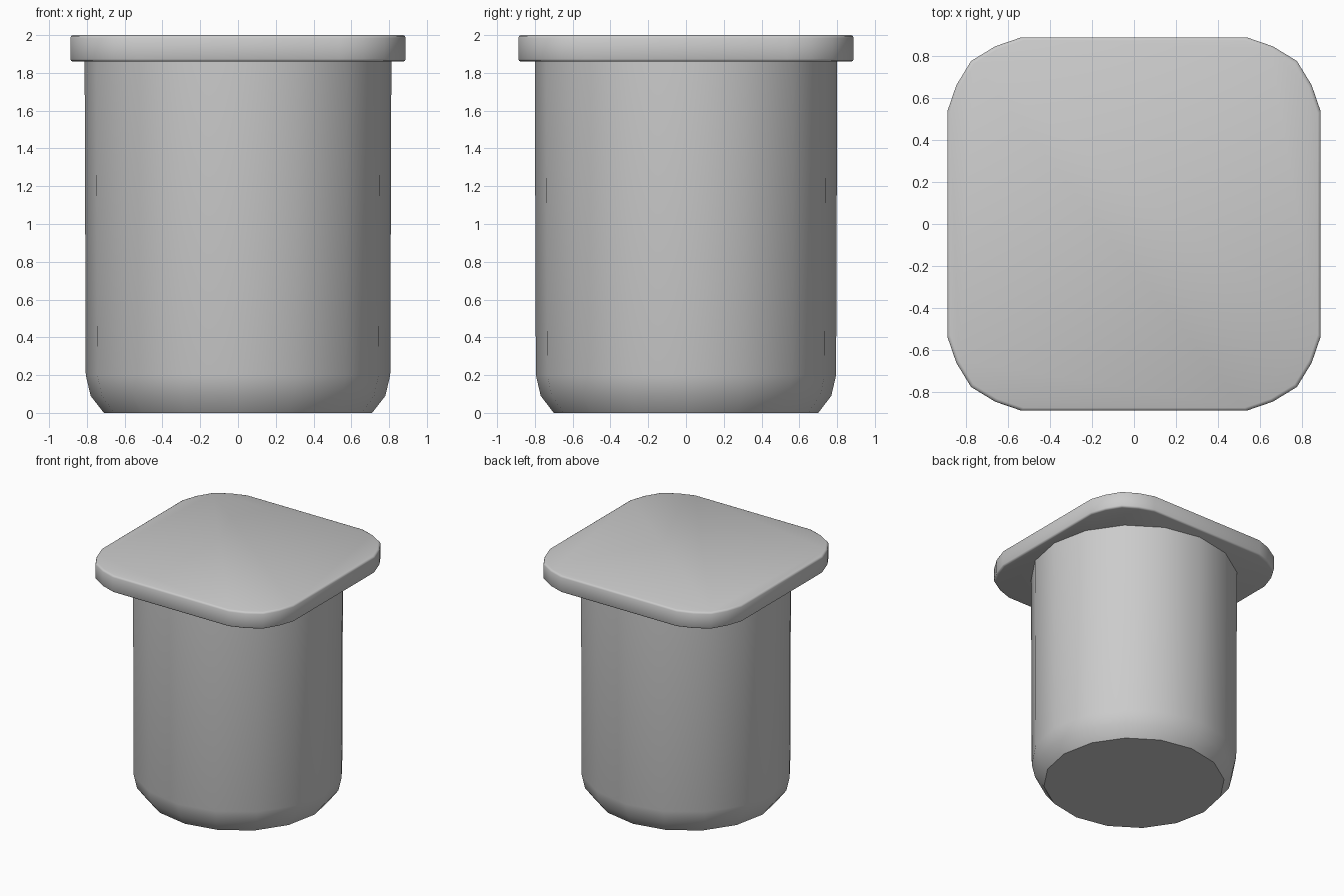
import bpy, bmesh, math

if "Cube" in bpy.data.objects:
    bpy.data.objects.remove(bpy.data.objects["Cube"])


def loft(name, rings):
    """Build a closed solid by bridging matching rings from bottom to top."""
    bm = bmesh.new()
    loops = [[bm.verts.new(p) for p in ring] for ring in rings]
    n = len(loops[0])
    for a, b in zip(loops, loops[1:]):
        for i in range(n):
            j = (i + 1) % n
            bm.faces.new((a[i], a[j], b[j], b[i]))
    bm.faces.new(loops[0][::-1])
    bm.faces.new(loops[-1])
    mesh = bpy.data.meshes.new(name)
    bm.to_mesh(mesh)
    bm.free()
    obj = bpy.data.objects.new(name, mesh)
    bpy.context.collection.objects.link(obj)
    bpy.ops.object.select_all(action='DESELECT')
    bpy.context.view_layer.objects.active = obj
    obj.select_set(True)
    bpy.ops.object.shade_smooth_by_angle(angle=math.radians(46))
    return obj


# Tub: 16-sided, slightly tapered, rounded towards a flat base
SIDES = 16
profile = [(0.71, 0), (0.78, 0.09), (0.806, 0.2), (0.812, 1.87)]
loft("tub_body", [[(r * math.cos(math.tau * i / SIDES),
                    0.986 * r * math.sin(math.tau * i / SIDES), z)
                   for i in range(SIDES)] for r, z in profile])

# Lid: square slab with faceted round corners and softened rims
corner = [(0.888, 0.535), (0.845, 0.66), (0.775, 0.775), (0.66, 0.845), (0.535, 0.888)]
outline = []
for q in range(4):
    c, s = round(math.cos(q * math.pi / 2)), round(math.sin(q * math.pi / 2))
    outline += [(c * x - s * y, s * x + c * y) for x, y in corner]
rims = [(0.984, 1.86), (0.995, 1.864), (1, 1.873), (1, 1.985), (0.995, 1.995), (0.984, 2)]
loft("lid", [[(k * x, k * y, z) for x, y in outline] for k, z in rims])
